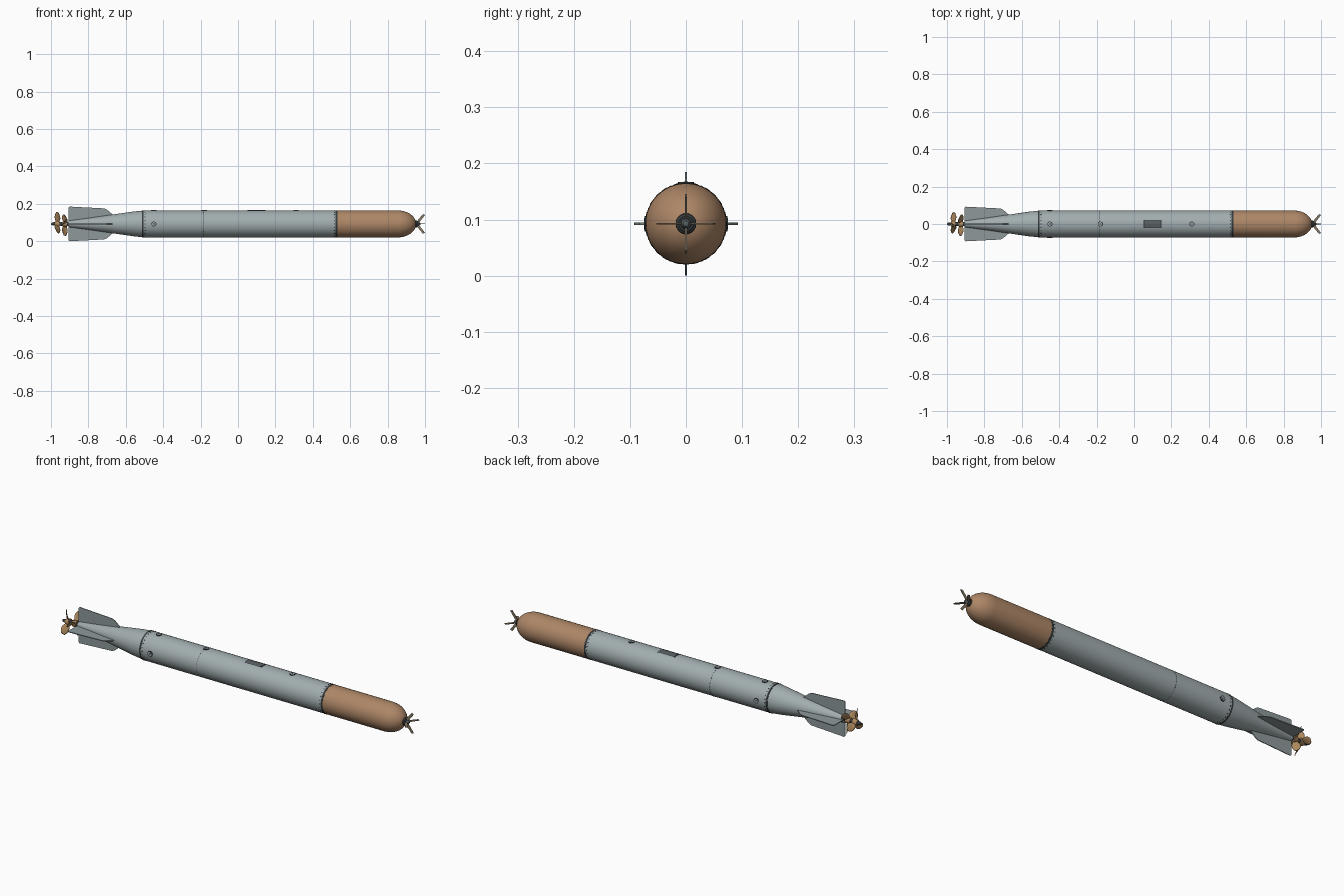
import bpy, bmesh
from math import sin, cos, pi, radians
from mathutils import Matrix, Vector

AXIS_Z = 0.0925
R = 0.072
SEG = 48

default = bpy.data.objects.get("Cube")
if default:
    bpy.data.objects.remove(default, do_unlink=True)


def material(name, rgb, rough=0.6):
    m = bpy.data.materials.new(name)
    m.use_nodes = True
    m.diffuse_color = (*rgb, 1)
    bsdf = m.node_tree.nodes["Principled BSDF"]
    bsdf.inputs["Base Color"].default_value = (*rgb, 1)
    bsdf.inputs["Roughness"].default_value = rough
    return m


GREY = material("hull grey", (0.36, 0.42, 0.43))
FIN = material("fin grey", (0.27, 0.32, 0.33))
BROWN = material("warhead brown", (0.42, 0.24, 0.135))
DARK = material("dark steel", (0.035, 0.042, 0.045))
PANEL = material("panel grey", (0.10, 0.12, 0.125))
BRONZE = material("propeller bronze", (0.42, 0.25, 0.11))
VANE = material("vane brass", (0.24, 0.19, 0.13))


def finish(name, bm, mat, angle=35):
    """Turn a mesh built around the x axis into a smooth-shaded object."""
    bmesh.ops.remove_doubles(bm, verts=bm.verts, dist=1e-5)
    bmesh.ops.recalc_face_normals(bm, faces=bm.faces)
    mesh = bpy.data.meshes.new(name)
    bm.to_mesh(mesh)
    bm.free()
    mesh.materials.append(mat)
    ob = bpy.data.objects.new(name, mesh)
    ob.location.z = AXIS_Z
    bpy.context.collection.objects.link(ob)
    bpy.ops.object.select_all(action='DESELECT')
    ob.select_set(True)
    bpy.context.view_layer.objects.active = ob
    bpy.ops.object.shade_smooth_by_angle(angle=radians(angle))
    return ob


def revolve(name, profile, mat, seg=SEG, half_angle=pi):
    """Spin (x, radius) points about the x axis, centred on the top."""
    bm = bmesh.new()
    start = Matrix.Rotation(-half_angle, 3, 'X')
    vs = [bm.verts.new(start @ Vector((x, 0, r))) for x, r in profile]
    es = [bm.edges.new(p) for p in zip(vs, vs[1:])]
    bmesh.ops.spin(bm, geom=vs + es, cent=(0, 0, 0), axis=(1, 0, 0),
                   angle=2 * half_angle, steps=seg)
    return finish(name, bm, mat)


def slab(bm, outline, thick, turn):
    """Flat plate in a radial plane from (x, radius) points."""
    rot = Matrix.Rotation(turn, 3, 'X')
    sides = [[bm.verts.new(rot @ Vector((x, s * thick / 2, r))) for x, r in outline]
             for s in (-1, 1)]
    bm.faces.new(sides[0])
    bm.faces.new(sides[1][::-1])
    for i in range(len(outline)):
        j = (i + 1) % len(outline)
        bm.faces.new((sides[0][i], sides[0][j], sides[1][j], sides[1][i]))


def cylinder(bm, x, turn, radius, height, base, seg=16):
    """Small disc standing on the hull at an angle about the x axis."""
    mat = Matrix.Rotation(turn, 4, 'X') @ Matrix.Translation((x, 0, base + height / 2))
    bmesh.ops.create_cone(bm, cap_ends=True, segments=seg, radius1=radius,
                          radius2=radius, depth=height, matrix=mat)


# Hull sections
revolve("mid_body", [(-0.51, 0), (-0.51, R), (0.53, R), (0.53, 0)], GREY)
nose = [(0.855 + 0.097 * sin(a), R * cos(a)) for a in
        [i * pi / 2 / 14 for i in range(14)]]
revolve("warhead", [(0.528, 0), (0.528, R)] + nose + [(0.952, 0)], BROWN)
revolve("tail_cone", [(-0.51, 0), (-0.51, R - 0.001), (-0.56, 0.066), (-0.65, 0.053),
                      (-0.78, 0.034), (-0.905, 0.017), (-0.905, 0)], GREY)

# Joint bands with rows of bolts
for name, x, half in (("tail", -0.508, 0.004), ("warhead", 0.526, 0.005)):
    revolve(name + "_joint_band", [(x - half, R - 0.003), (x - half, R + 0.0006),
                                   (x + half, R + 0.0006), (x + half, R - 0.003)], DARK)
bolts = bmesh.new()
for x, count, size in ((-0.497, 24, 0.003), (0.515, 24, 0.003), (-0.185, 32, 0.0016)):
    for i in range(count):
        cylinder(bolts, x, 2 * pi * i / count, size, 0.002, R - 0.001, 6)
finish("joint_bolts", bolts, DARK)
revolve("mid_seam", [(-0.1865, R - 0.001), (-0.1865, R + 0.0002),
                     (-0.1855, R + 0.0002), (-0.1855, R - 0.001)], PANEL)

# Round access ports on the top and both sides
rims, caps, screws = bmesh.new(), bmesh.new(), bmesh.new()
for x, turn in ((-0.45, 0), (-0.18, 0), (0.31, 0), (-0.45, pi / 2), (-0.45, -pi / 2)):
    cylinder(rims, x, turn, 0.014, 0.005, R - 0.003)
    cylinder(caps, x, turn, 0.010, 0.005, R - 0.0025)
    cylinder(screws, x, turn, 0.004, 0.005, R - 0.002)
finish("port_rims", rims, DARK)
finish("port_caps", caps, GREY)
finish("port_screws", screws, DARK)

# Curved hatch on the top
for name, a, b, half, top, mat in (("hatch_frame", 0.05, 0.147, 0.29, 0.0012, DARK),
                                   ("hatch_plate", 0.055, 0.142, 0.25, 0.0018, PANEL)):
    revolve(name, [(a, R - 0.002), (a, R + top), (b, R + top), (b, R - 0.002)],
            mat, 10, half)

# Four tail fins
fins = bmesh.new()
for i in range(4):
    slab(fins, [(-0.905, 0.008), (-0.905, 0.088), (-0.9, 0.0925), (-0.715, 0.083),
                (-0.7, 0.076), (-0.672, 0.052), (-0.66, 0.03)], 0.004, i * pi / 2)
finish("tail_fins", fins, FIN)

# Propeller shaft and hubs
revolve("propeller_shaft", [(-0.9, 0), (-0.9, 0.011), (-0.985, 0.009),
                            (-0.996, 0.006), (-1.0, 0)], DARK, 24)
for name, x in (("front", -0.926), ("rear", -0.965)):
    revolve(name + "_propeller_hub", [(x - 0.013, 0), (x - 0.013, 0.012), (x - 0.009, 0.015),
                                      (x + 0.011, 0.017), (x + 0.013, 0)], BRONZE, 24)


def propeller(name, x, first, hand):
    """Three twisted oval blades."""
    bm = bmesh.new()
    rows, cols = 9, 5
    for k in range(3):
        # angles run from +y towards +z
        rot = Matrix.Rotation(first + k * 2 * pi / 3 - pi / 2, 3, 'X')
        grid = []
        for i in range(rows):
            t = i / (rows - 1)
            r = 0.010 + 0.055 * t
            chord = 0.010 + 0.030 * sin(pi * min(t * 0.94, 1)) ** 0.8
            pitch = hand * radians(60 - 30 * t)
            line = []
            for j in range(cols):
                u = (j / (cols - 1) - 0.5) * chord
                line.append(bm.verts.new(rot @ Vector((x + u * sin(pitch), u * cos(pitch), r))))
            grid.append(line)
        for a, b in zip(grid, grid[1:]):
            for j in range(cols - 1):
                bm.faces.new((a[j], a[j + 1], b[j + 1], b[j]))
    ob = finish(name, bm, BRONZE)
    mod = ob.modifiers.new("thickness", 'SOLIDIFY')
    mod.thickness = 0.0025
    mod.offset = 0


propeller("front_propeller", -0.926, radians(45), 1)
propeller("rear_propeller", -0.965, radians(105), -1)

# Nose fuse and its four swept vanes
revolve("fuse_collar", [(0.94, 0), (0.94, 0.019), (0.956, 0.018), (0.960, 0.013),
                        (0.960, 0)], DARK, 24)
revolve("fuse_tip", [(0.955, 0), (0.955, 0.010), (0.968, 0.009), (0.975, 0.005),
                     (0.977, 0)], PANEL, 24)
vanes = bmesh.new()
for i in range(4):
    slab(vanes, [(0.95, 0.006), (0.968, 0.006), (1.0, 0.048), (0.989, 0.053)],
         0.003, i * pi / 2)
finish("fuse_vanes", vanes, VANE)
